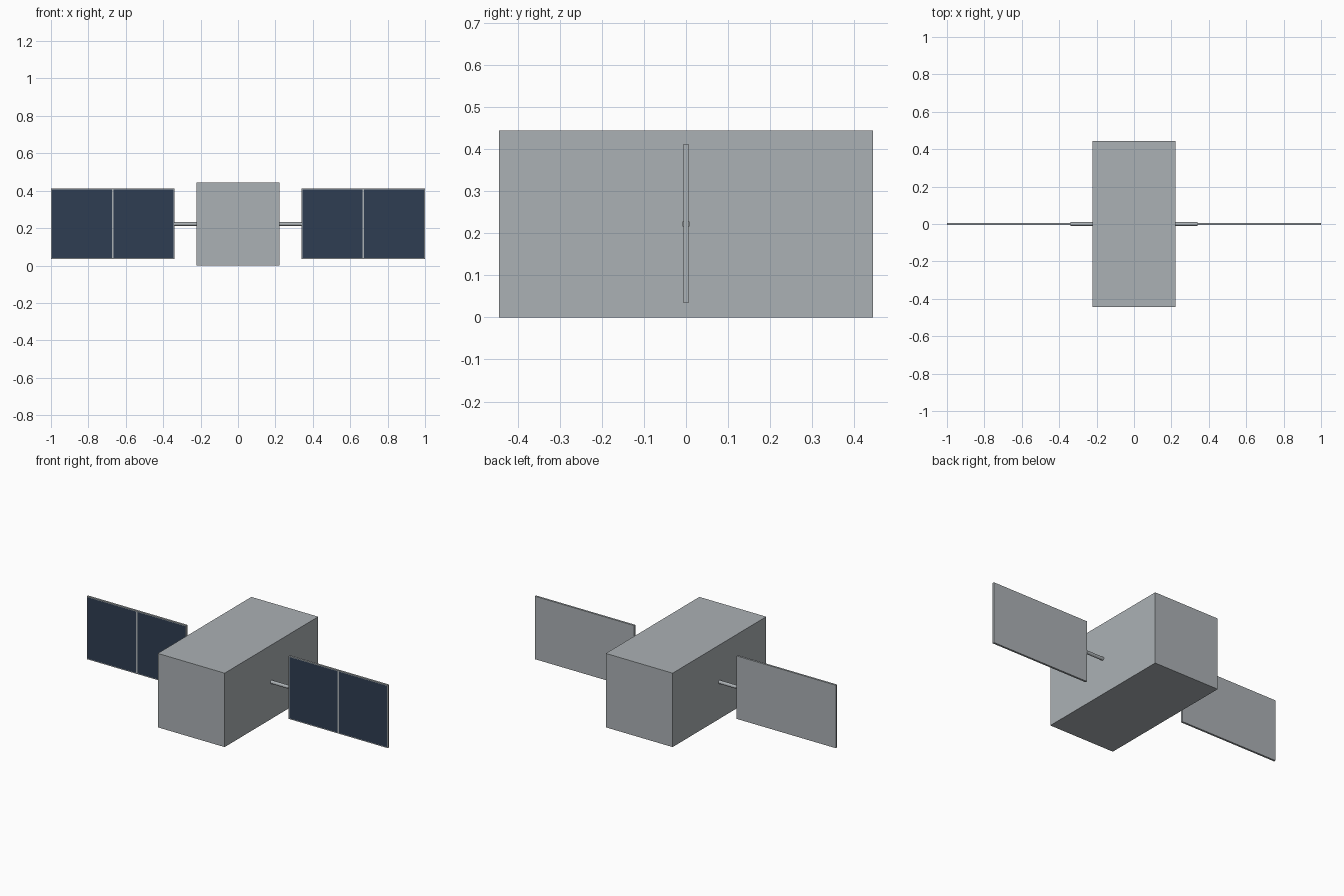
import bpy, bmesh
from mathutils import Matrix, Vector

if "Cube" in bpy.data.objects:
    bpy.data.objects.remove(bpy.data.objects["Cube"], do_unlink=True)


def material(name, rgb):
    mat = bpy.data.materials.new(name)
    mat.use_nodes = True
    colour = (*rgb, 1)
    mat.diffuse_color = colour
    mat.node_tree.nodes["Principled BSDF"].inputs["Base Color"].default_value = colour
    return mat


hull_grey = material("hull grey", (0.41, 0.44, 0.46))
cell_blue = material("solar cell blue", (0.028, 0.048, 0.084))


def finish(bm, name, *mats):
    mesh = bpy.data.meshes.new(name)
    bm.to_mesh(mesh)
    bm.free()
    for mat in mats:
        mesh.materials.append(mat)
    obj = bpy.data.objects.new(name, mesh)
    bpy.context.collection.objects.link(obj)
    return obj


def box(centre, size):
    bm = bmesh.new()
    bmesh.ops.create_cube(bm, size=1)
    bmesh.ops.scale(bm, vec=size, verts=bm.verts)
    bmesh.ops.translate(bm, vec=centre, verts=bm.verts)
    return bm


MID = 0.222          # height of the wing axis
HULL_X = 0.222       # half width of the hull
WING_IN, WING_OUT = 0.34, 1.0

# Main hull
finish(box((0, 0, MID), (2 * HULL_X, 0.888, 2 * MID)), "hull", hull_grey)

for side, sign in (("left", 1), ("right", -1)):
    # Round strut joining the hull to the panel
    bm = bmesh.new()
    centre = Vector((sign * (HULL_X + WING_IN) / 2, 0, MID))
    bmesh.ops.create_cone(bm, cap_ends=True, segments=12, radius1=0.01, radius2=0.01,
                          depth=WING_IN - HULL_X,
                          matrix=Matrix.Translation(centre) @ Matrix.Rotation(1.5708, 4, "Y"))
    finish(bm, side + "_strut", hull_grey)

    # Panel split into two bays, each front face inset to leave a thin frame
    middle = Vector((sign * (WING_IN + WING_OUT) / 2, 0, MID + 0.001))
    bm = box(middle, (WING_OUT - WING_IN, 0.012, 0.378))
    bmesh.ops.bisect_plane(bm, geom=bm.verts[:] + bm.edges[:] + bm.faces[:],
                           plane_co=middle, plane_no=(1, 0, 0))
    bm.normal_update()
    cells = [f for f in bm.faces if f.normal.y < -0.9]
    bmesh.ops.inset_individual(bm, faces=cells, thickness=0.007)
    for face in cells:
        face.material_index = 1
    finish(bm, side + "_solar_panel", hull_grey, cell_blue)
